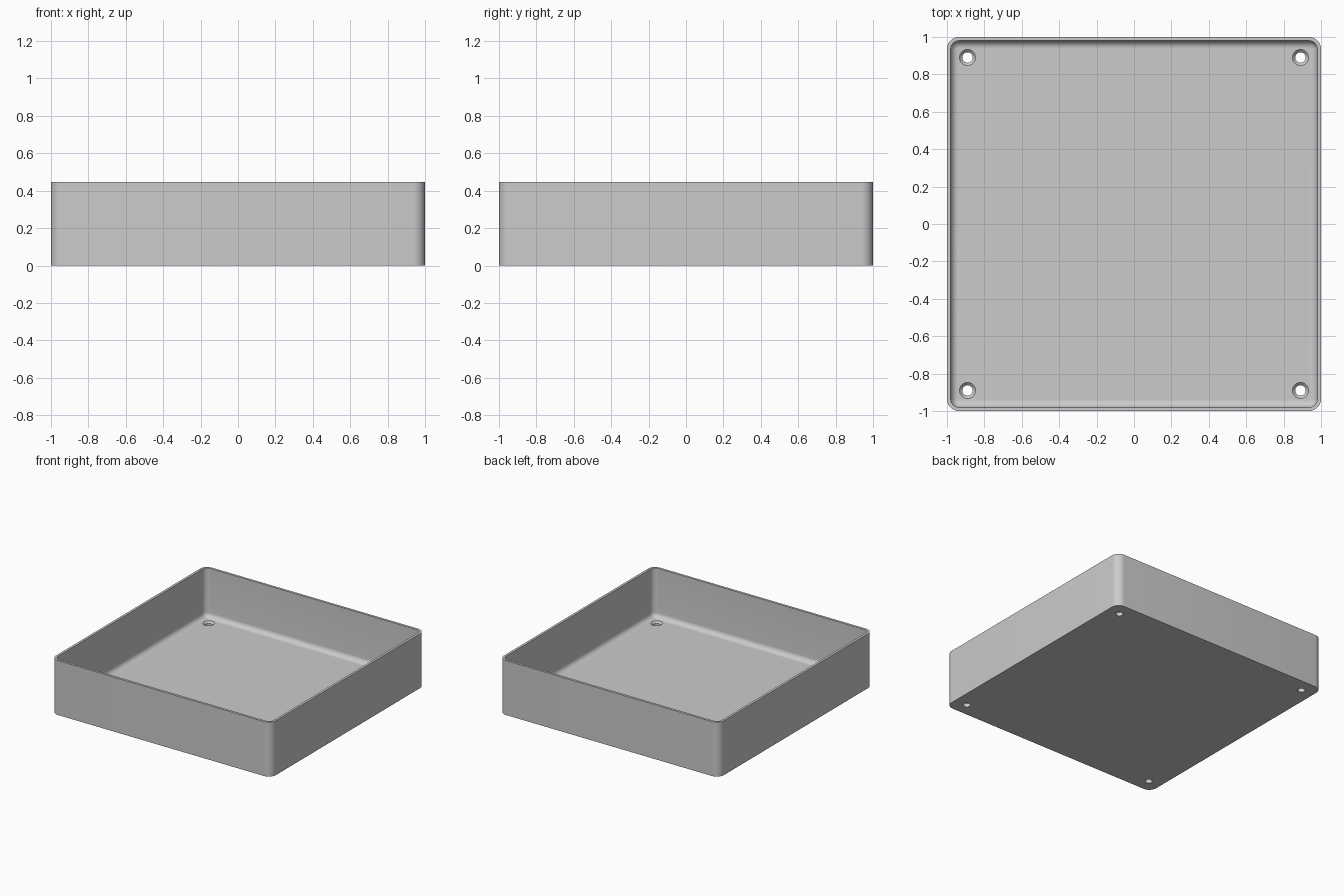
import bpy
import bmesh
from math import sin, cos, pi

if "Cube" in bpy.data.objects:
    bpy.data.objects.remove(bpy.data.objects["Cube"], do_unlink=True)

HEIGHT, CORNER, WALL, FLOOR, FILLET = 0.447, 0.065, 0.02, 0.045, 0.04
HOLE_AT, HOLE_R, SINK_R = 0.89, 0.028, 0.043

grey = bpy.data.materials.new("light grey")
grey.use_nodes = True
grey.diffuse_color = (0.6, 0.6, 0.6, 1)
grey.node_tree.nodes["Principled BSDF"].inputs["Base Color"].default_value = (0.6, 0.6, 0.6, 1)


def make_object(name, bm):
    bmesh.ops.recalc_face_normals(bm, faces=bm.faces)
    mesh = bpy.data.meshes.new(name)
    bm.to_mesh(mesh)
    bm.free()
    mesh.materials.append(grey)
    obj = bpy.data.objects.new(name, mesh)
    bpy.context.collection.objects.link(obj)
    return obj


def rounded_square(inset, z, steps=10):
    """Points of a square with rounded corners, offset inwards by inset."""
    radius = CORNER - inset
    middle = 1 - CORNER
    points = []
    for quarter, (sx, sy) in enumerate(((1, 1), (-1, 1), (-1, -1), (1, -1))):
        for i in range(steps + 1):
            a = (quarter + i / steps) * pi / 2
            points.append((sx * middle + radius * cos(a), sy * middle + radius * sin(a), z))
    return points


def circle(x, y, r, z, sides=32):
    return [(x + r * cos(2 * pi * i / sides), y + r * sin(2 * pi * i / sides), z)
            for i in range(sides)]


def loft(bm, outlines):
    """Skin a stack of matching outlines and cap both ends."""
    rings = [[bm.verts.new(p) for p in outline] for outline in outlines]
    for low, high in zip(rings, rings[1:]):
        for i in range(len(low)):
            j = (i + 1) % len(low)
            bm.faces.new((low[i], low[j], high[j], high[i]))
    bm.faces.new(rings[0])
    bm.faces.new(rings[-1])


# Tray shell: outside wall, rim, inside wall and filleted floor
profile = [(0, 0), (0, HEIGHT), (WALL, HEIGHT)]
for k in range(9):
    a = k / 8 * pi / 2
    profile.append((WALL + FILLET * (1 - cos(a)), FLOOR + FILLET * (1 - sin(a))))
bm = bmesh.new()
loft(bm, [rounded_square(inset, z) for inset, z in profile])
tray = make_object("tray", bm)

# Countersunk screw holes in the four corners
bm = bmesh.new()
sink_z = FLOOR - (SINK_R - HOLE_R)
extra = 0.005
for x in (-HOLE_AT, HOLE_AT):
    for y in (-HOLE_AT, HOLE_AT):
        loft(bm, [circle(x, y, HOLE_R, -0.05), circle(x, y, HOLE_R, sink_z),
                  circle(x, y, SINK_R + extra, FLOOR + extra)])
cutter = make_object("hole_cutter", bm)
cutter.hide_render = True

cut = tray.modifiers.new("screw holes", 'BOOLEAN')
cut.operation = 'DIFFERENCE'
cut.solver = 'EXACT'
cut.object = cutter

bpy.ops.object.select_all(action='DESELECT')
tray.select_set(True)
bpy.context.view_layer.objects.active = tray
bpy.ops.object.modifier_apply(modifier=cut.name)
bpy.data.objects.remove(cutter, do_unlink=True)
bpy.ops.object.shade_smooth_by_angle(angle=pi / 6)
